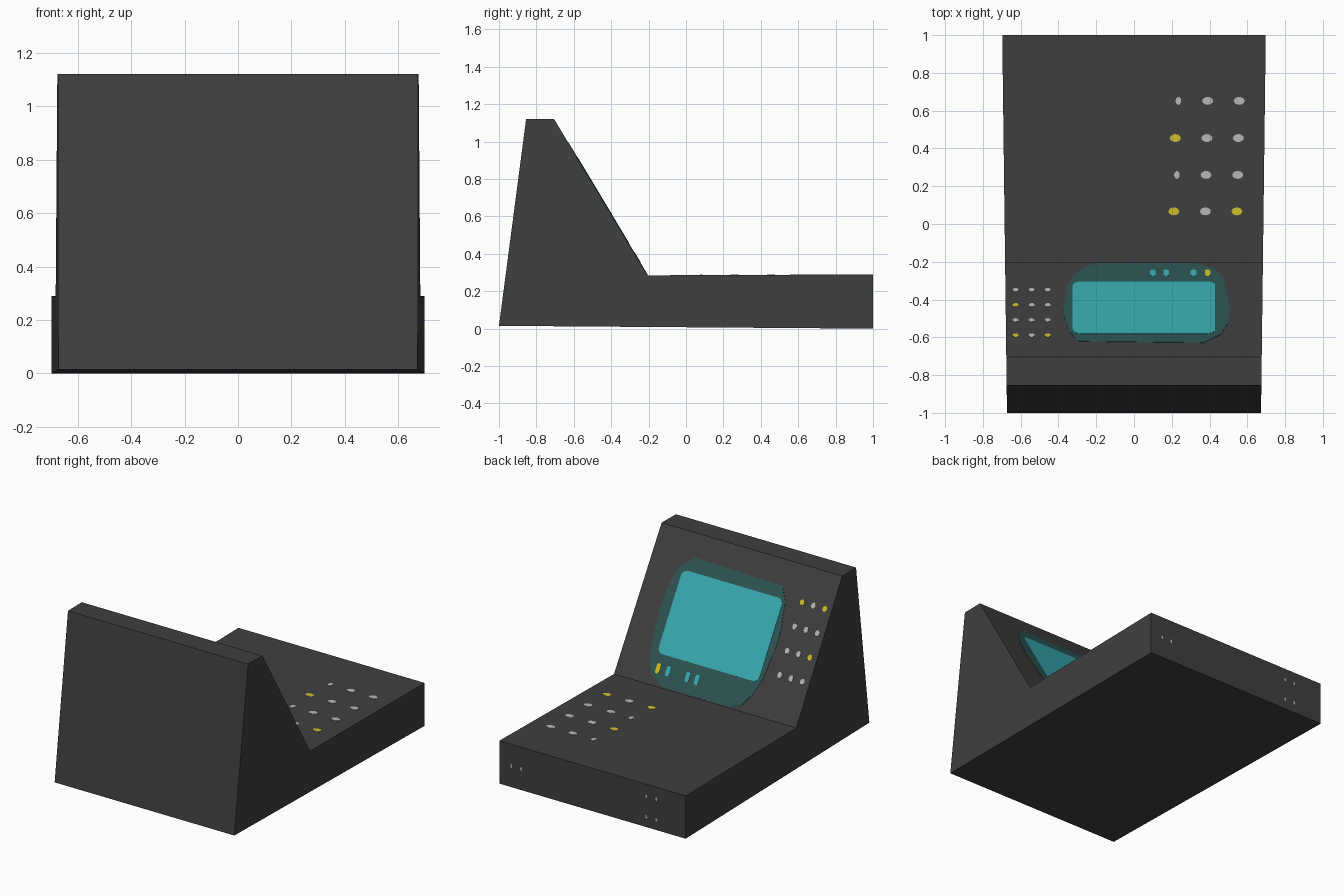
import bpy, bmesh, math
from mathutils import Vector

if "Cube" in bpy.data.objects:
    bpy.data.objects.remove(bpy.data.objects["Cube"])


def material(name, rgb):
    m = bpy.data.materials.new(name)
    m.diffuse_color = (*rgb, 1)
    m.use_nodes = True
    m.node_tree.nodes["Principled BSDF"].inputs["Base Color"].default_value = m.diffuse_color
    return m


CHARCOAL = material("charcoal", (0.05, 0.05, 0.05))
TEAL = material("bright_teal", (0.04, 0.41, 0.45))
DARK_TEAL = material("dark_teal", (0.027, 0.088, 0.088))
GREY = material("light_grey", (0.48, 0.48, 0.46))
YELLOW = material("yellow", (0.62, 0.52, 0.025))


def finish(bm, name, mat):
    bmesh.ops.recalc_face_normals(bm, faces=bm.faces)
    me = bpy.data.meshes.new(name)
    bm.to_mesh(me)
    bm.free()
    me.materials.append(mat)
    ob = bpy.data.objects.new(name, me)
    bpy.context.collection.objects.link(ob)
    return ob


# Console body: side profile (y, z), slightly wider towards +y
PROFILE = [(-1, 0.015), (-0.855, 1.12), (-0.705, 1.12),
           (-0.205, 0.285), (1, 0.29), (1, 0)]
bm = bmesh.new()
sides = [[bm.verts.new((s * (0.685 + 0.0125 * y), y, z)) for y, z in PROFILE]
         for s in (-1, 1)]
for side in sides:
    bm.faces.new(side)
for i in range(6):
    j = (i + 1) % 6
    bm.faces.new((sides[0][i], sides[0][j], sides[1][j], sides[1][i]))
finish(bm, "console_body", CHARCOAL)


# Surface frames: map (u, v) on a panel, at height h, to 3D
def frame(p, q, flip):
    o = Vector((0, *p))
    v = (Vector((0, *q)) - o).normalized()
    n = Vector((1, 0, 0)).cross(v) * flip
    return lambda a, b, h: o + Vector((a, 0, 0)) + v * b + n * h


slope = frame(PROFILE[3], PROFILE[2], -1)
deck = frame(PROFILE[3], PROFILE[4], 1)
back = frame(PROFILE[5], PROFILE[4], -1)


def up(y):
    """Distance up the slope for a y position."""
    return (-0.205 - y) * 1.946


def plates(name, place, outlines, mat, h):
    bm = bmesh.new()
    for pts in outlines:
        low = [bm.verts.new(place(a, b, -0.001)) for a, b in pts]
        top = [bm.verts.new(place(a, b, h)) for a, b in pts]
        bm.faces.new(top)
        bm.faces.new(low[::-1])
        for i in range(len(pts)):
            j = (i + 1) % len(pts)
            bm.faces.new((low[i], low[j], top[j], top[i]))
    return finish(bm, name, mat)


def oval(u, v, ru, rv, n=12):
    return [(u + ru * math.cos(2 * math.pi * i / n),
             v + rv * math.sin(2 * math.pi * i / n)) for i in range(n)]


def rounded(u0, u1, v0, v1, r, n=4):
    pts = []
    for k, (cu, cv) in enumerate([(u1 - r, v1 - r), (u0 + r, v1 - r),
                                  (u0 + r, v0 + r), (u1 - r, v0 + r)]):
        for i in range(n + 1):
            a = math.pi / 2 * (k + i / n)
            pts.append((cu + r * math.cos(a), cv + r * math.sin(a)))
    return pts


# Screen surround and screen
HALO = [(-0.26, -0.225), (-0.18, -0.208), (0.32, -0.209), (0.43, -0.24),
        (0.475, -0.29), (0.495, -0.385), (0.505, -0.45), (0.495, -0.53),
        (0.46, -0.585), (0.37, -0.629), (-0.29, -0.622), (-0.34, -0.575),
        (-0.37, -0.49), (-0.373, -0.44), (-0.35, -0.32), (-0.31, -0.265)]
plates("screen_surround", slope, [[(x, up(y)) for x, y in HALO]], DARK_TEAL, 0.002)
plates("screen", slope, [rounded(-0.325, 0.43, up(-0.308), up(-0.583), 0.04)],
       TEAL, 0.004)


# Pill-shaped controls below the screen
def pill(x):
    return rounded(x - 0.015, x + 0.015, up(-0.245), up(-0.278), 0.012)


plates("teal_controls", slope, [pill(x) for x in (0.10, 0.17, 0.315)], TEAL, 0.004)
plates("yellow_control", slope, [pill(0.39)], YELLOW, 0.004)

# Button grid beside the screen
grey, yellow = [], []
for r, y in enumerate((-0.35, -0.43, -0.51, -0.59)):
    for c, x in enumerate((-0.627, -0.542, -0.457)):
        dots = yellow if (r, c) in ((1, 0), (3, 0), (3, 2)) else grey
        dots.append(oval(x, up(y), 0.016, 0.019))
plates("grey_side_buttons", slope, grey, GREY, 0.002)
plates("yellow_side_buttons", slope, yellow, YELLOW, 0.002)

# Keypad on the deck
grey, yellow = [], []
for r, y in enumerate((0.067, 0.26, 0.455, 0.652)):
    for c in range(3):
        x = 0.211 + 0.167 * c + 0.004 * r
        keys = yellow if (r, c) in ((0, 0), (0, 2), (2, 0)) else grey
        small = c == 0 and r in (1, 3)
        keys.append(oval(x + 0.012 * small, y + 0.205,
                         0.015 if small else 0.029, 0.021))
plates("grey_keys", deck, grey, GREY, 0.002)
plates("yellow_keys", deck, yellow, YELLOW, 0.002)

# Small marks on the end panel
marks = [(0.607, 0.143), (0.533, 0.143)]
marks += [(x, z) for x in (-0.404, -0.479) for z in (0.07, 0.21)]
plates("end_panel_marks", back, [oval(x, z, 0.008, 0.013, 8) for x, z in marks],
       GREY, 0.001)
